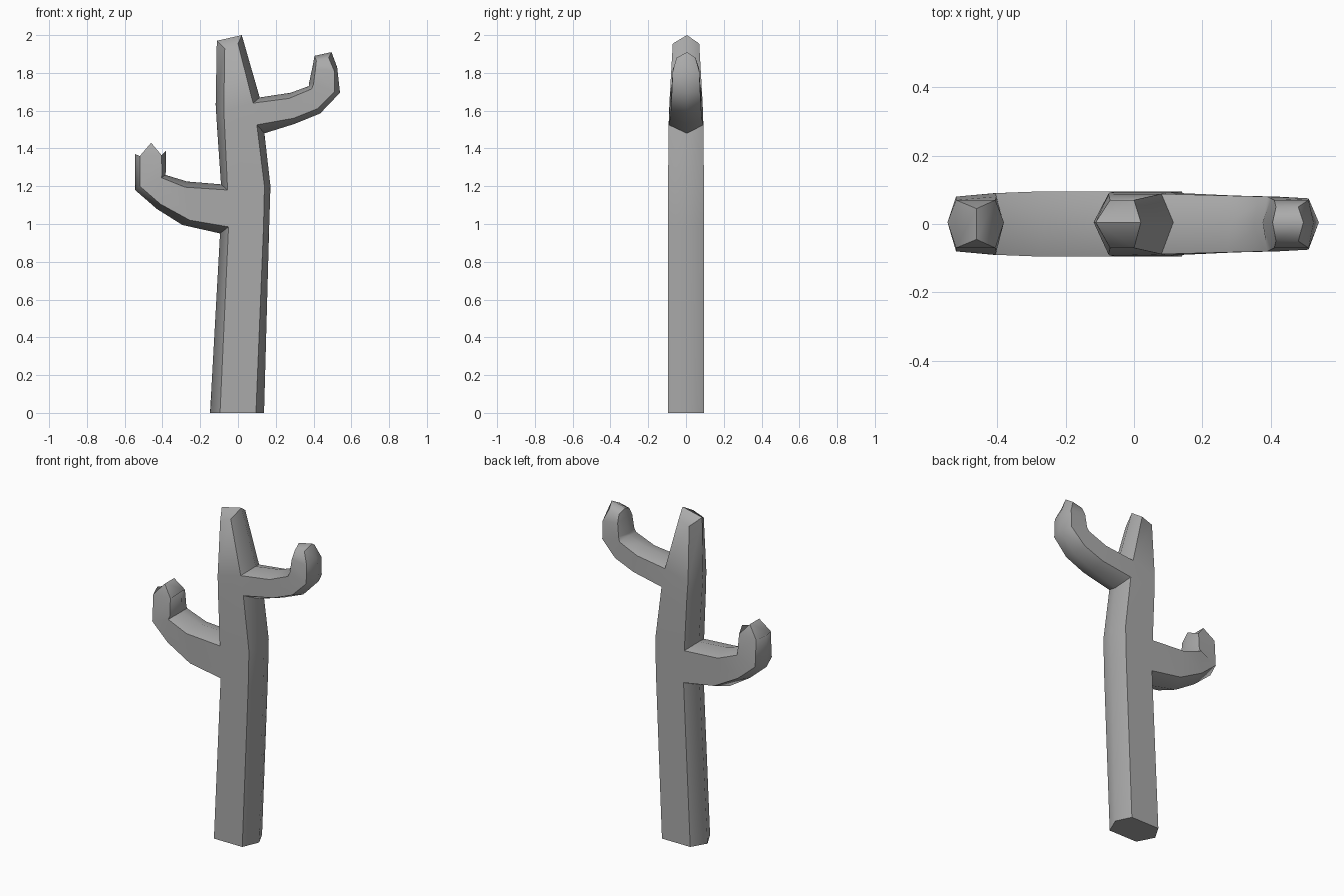
import bpy
import bmesh
import math

default_cube = bpy.data.objects.get("Cube")
if default_cube:
    bpy.data.objects.remove(default_cube, do_unlink=True)

RIDGE_Y = 0.005


def make_material(name, colour):
    material = bpy.data.materials.new(name)
    material.use_nodes = True
    material.diffuse_color = colour
    material.node_tree.nodes["Principled BSDF"].inputs["Base Color"].default_value = colour
    return material


def add_ring(bm, section):
    """Six-sided ring: ridge, two front corners, ridge, two back corners."""
    ridge_a, corner_a, corner_b, ridge_b, depth = section
    layout = [(ridge_a, RIDGE_Y), (corner_a, -depth), (corner_b, -depth),
              (ridge_b, RIDGE_Y), (corner_b, depth), (corner_a, depth)]
    return [bm.verts.new((x, y, z)) for (x, z), y in layout]


def bridge(bm, lower, upper, skipped=()):
    for side in range(6):
        if side not in skipped:
            following = (side + 1) % 6
            bm.faces.new((lower[side], lower[following], upper[following], upper[side]))


def grow_arm(bm, start, sections):
    ring = start
    for section in sections:
        following = add_ring(bm, section)
        bridge(bm, ring, following)
        ring = following
    return ring


def gabled_cap(bm, ring):
    """Close a ring with two faces meeting along its side-to-side ridge."""
    bm.faces.new((ring[0], ring[1], ring[2], ring[3]))
    bm.faces.new((ring[0], ring[3], ring[4], ring[5]))


def pointed_cap(bm, ring, peak_x, peak_z, depth):
    """Close a ring with a short front-to-back crest."""
    front = bm.verts.new((peak_x, -depth, peak_z))
    back = bm.verts.new((peak_x, depth, peak_z))
    bm.faces.new((ring[0], ring[1], front, back, ring[5]))
    bm.faces.new((ring[3], ring[4], back, front, ring[2]))
    bm.faces.new((ring[1], ring[2], front))
    bm.faces.new((ring[4], ring[5], back))


# Sections hold (x, z) of the ridges and corners, then the half depth
trunk_sections = [
    ((-.148, 0), (-.095, 0), (.095, 0), (.138, 0), .095),
    ((-.095, .95), (-.05, .985), (.135, .98), (.165, .98), .095),
    ((-.09, 1.21), (-.055, 1.18), (.14, 1.2), (.172, 1.2), .095),
    ((-.11, 1.5), (-.07, 1.5), (.1, 1.525), (.14, 1.48), .092),
    ((-.118, 1.63), (-.075, 1.6), (.08, 1.64), (.115, 1.67), .088),
    ((-.112, 1.97), (-.07, 1.93), (0, 1.955), (.02, 2), .07),
]
right_arm_sections = [
    ((-.295, .995), (-.255, 1.02), (-.28, 1.195), (-.27, 1.225), .095),
    ((-.43, 1.08), (-.41, 1.105), (-.405, 1.245), (-.385, 1.26), .09),
    ((-.545, 1.18), (-.52, 1.2), (-.402, 1.26), (-.382, 1.275), .08),
    ((-.545, 1.37), (-.52, 1.36), (-.405, 1.365), (-.38, 1.39), .07),
]
left_arm_sections = [
    ((.3, 1.53), (.295, 1.56), (.27, 1.665), (.28, 1.695), .083),
    ((.435, 1.585), (.42, 1.61), (.39, 1.715), (.375, 1.73), .08),
    ((.54, 1.695), (.51, 1.7), (.4, 1.74), (.376, 1.745), .075),
    ((.525, 1.83), (.51, 1.81), (.41, 1.82), (.396, 1.84), .07),
    ((.495, 1.91), (.48, 1.88), (.415, 1.865), (.405, 1.89), .05),
]

# Trunk, left open where the arms leave it
bm = bmesh.new()
trunk = [add_ring(bm, section) for section in trunk_sections]
openings = {1: (0, 5), 3: (2, 3)}
for level in range(len(trunk) - 1):
    bridge(bm, trunk[level], trunk[level + 1], openings.get(level, ()))
bm.faces.new(trunk[0])
gabled_cap(bm, trunk[-1])

# Lower arm on the right side
low, high = trunk[1], trunk[2]
tip = grow_arm(bm, [low[0], low[1], high[1], high[0], high[5], low[5]], right_arm_sections)
pointed_cap(bm, tip, -.46, 1.43, .045)

# Upper arm on the left side
low, high = trunk[3], trunk[4]
tip = grow_arm(bm, [low[3], low[2], high[2], high[3], high[4], low[4]], left_arm_sections)
gabled_cap(bm, tip)

# Finished object
bmesh.ops.recalc_face_normals(bm, faces=bm.faces)
mesh = bpy.data.meshes.new("cactus_body")
bm.to_mesh(mesh)
bm.free()
mesh.materials.append(make_material("plain grey", (0.4, 0.4, 0.4, 1)))
cactus = bpy.data.objects.new("cactus_body", mesh)
bpy.context.collection.objects.link(cactus)
bpy.context.view_layer.objects.active = cactus
cactus.select_set(True)
bpy.ops.object.shade_smooth_by_angle(angle=math.radians(57))
